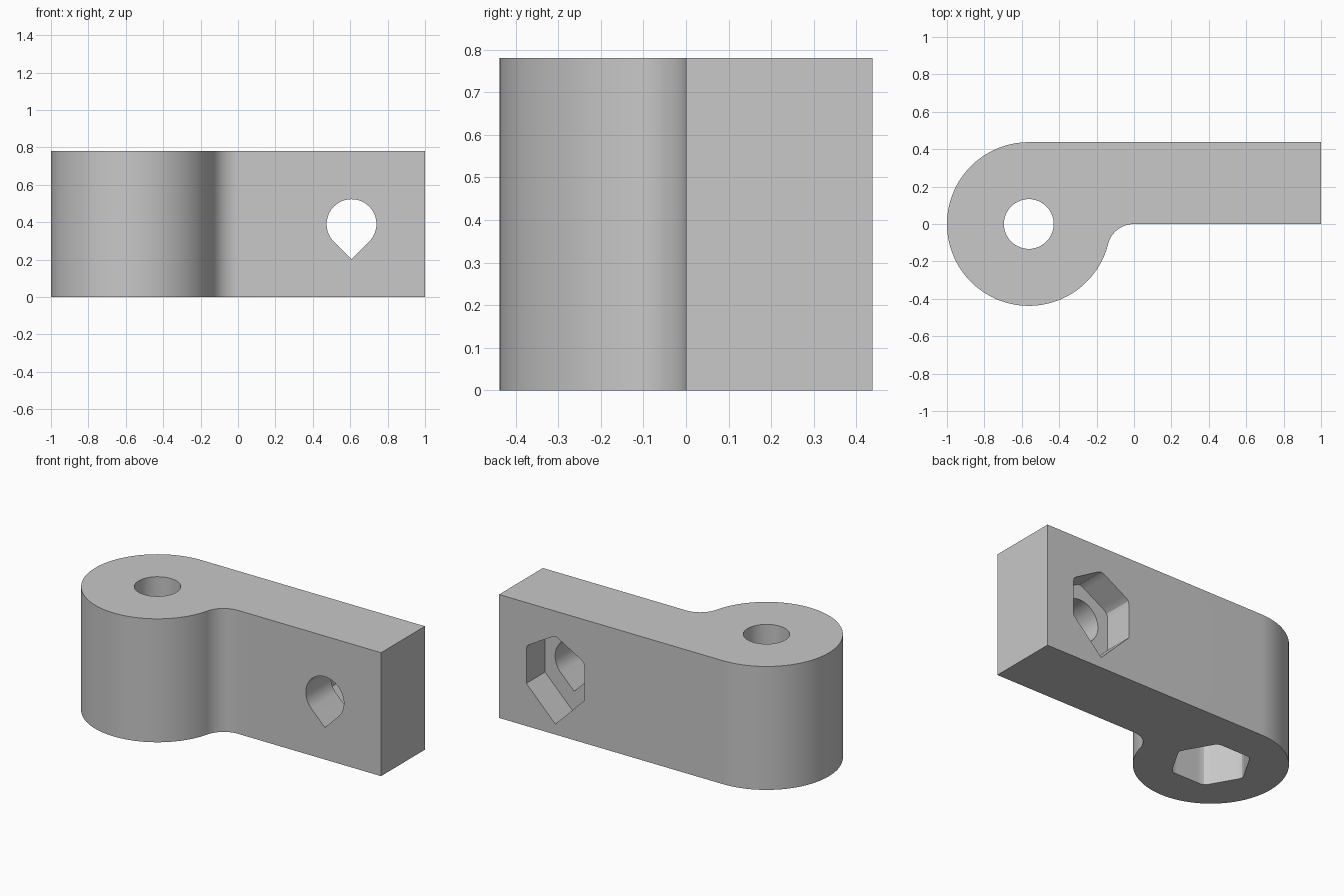
import bpy, bmesh
from math import sin, cos, pi, radians, atan2, hypot, sqrt

cube = bpy.data.objects.get("Cube")
if cube:
    bpy.data.objects.remove(cube, do_unlink=True)

HEIGHT = 0.78
BOSS_X, BOSS_R = -0.5625, 0.4375     # round end
FILLET_R = 0.143                     # inner corner, centred on x = 0
BOLT_R = 0.133
NUT_FLAT, NUT_CORNER = 0.203, 0.229  # nut pocket half width and clipped corner
ARM_X, MID_Z = 0.607, 0.39           # cross bolt position
BACK_FLOOR, TOP_WEB = 0.25, 0.27     # material left beyond the pockets

steel = bpy.data.materials.new("light grey")
steel.use_nodes = True
grey = (0.58, 0.58, 0.58, 1)
steel.diffuse_color = grey
steel.node_tree.nodes["Principled BSDF"].inputs["Base Color"].default_value = grey


def arc(cx, cy, r, start, end, n):
    return [(cx + r * cos(start + (end - start) * i / n),
             cy + r * sin(start + (end - start) * i / n)) for i in range(n + 1)]


def prism(name, points, place, low, high):
    """Extrude a closed 2D outline; place maps (u, v, depth) to x, y, z."""
    bm = bmesh.new()
    face = bm.faces.new([bm.verts.new(place(u, v, low)) for u, v in points])
    new = bmesh.ops.extrude_face_region(bm, geom=[face])["geom"]
    shift = [b - a for a, b in zip(place(0, 0, low), place(0, 0, high))]
    bmesh.ops.translate(bm, vec=shift, verts=[g for g in new if isinstance(g, bmesh.types.BMVert)])
    bmesh.ops.recalc_face_normals(bm, faces=bm.faces)
    mesh = bpy.data.meshes.new(name)
    bm.to_mesh(mesh)
    bm.free()
    mesh.materials.append(steel)
    obj = bpy.data.objects.new(name, mesh)
    bpy.context.collection.objects.link(obj)
    return obj


def teardrop(r):
    """Circle with a 45 degree point at the bottom."""
    return arc(0, 0, r, -pi / 4, 5 * pi / 4, 48) + [(0, -r * sqrt(2))]


def hexagon(first_flat):
    """Hexagon outline with its corners clipped by a circle."""
    points = []
    for i in range(72):
        a = 2 * pi * i / 72
        off = (a - first_flat + pi / 6) % (pi / 3) - pi / 6
        r = min(NUT_FLAT / cos(off), NUT_CORNER)
        points.append((r * cos(a), r * sin(a)))
    return points


def pointed_hexagon():
    """Upper half of the hexagon, upright sides and a 45 degree point."""
    tip = NUT_CORNER * sqrt(2)
    top = [p for p in hexagon(0) if p[1] >= 0]
    return top + [(-NUT_FLAT, NUT_FLAT - tip), (0, -tip), (NUT_FLAT, NUT_FLAT - tip)]


def upright(u, v, d):
    return (BOSS_X + u, v, d)


def crosswise(u, v, d):
    return (ARM_X + u, d, MID_Z + v)


# Body outline: round end, blended inner corner, straight arm
join = atan2(-FILLET_R, -BOSS_X)
outline = arc(BOSS_X, 0, BOSS_R, pi / 2, 2 * pi + join, 96)
outline += arc(0, -FILLET_R, FILLET_R, pi + join, pi / 2, 20)[1:]
outline += [(1, 0), (1, BOSS_R)]
body = prism("hinge_arm", outline, lambda u, v, d: (u, v, d), 0, HEIGHT)

# Bolt holes and nut pockets
cutters = [
    prism("pivot_hole", arc(0, 0, BOLT_R, 0, 2 * pi, 64)[:-1], upright, -0.1, HEIGHT + 0.1),
    prism("pivot_nut_pocket", hexagon(pi / 6), upright, -0.1, HEIGHT - TOP_WEB),
    prism("cross_hole", teardrop(BOLT_R), crosswise, -0.1, 0.6),
    prism("cross_nut_pocket", pointed_hexagon(), crosswise, BACK_FLOOR, 0.6),
]
bpy.ops.object.select_all(action="DESELECT")
bpy.context.view_layer.objects.active = body
body.select_set(True)
for cutter in cutters:
    cutter.hide_render = True
    mod = body.modifiers.new(cutter.name, "BOOLEAN")
    mod.operation, mod.solver, mod.object = "DIFFERENCE", "EXACT", cutter
    bpy.ops.object.modifier_apply(modifier=mod.name)
    bpy.data.objects.remove(cutter, do_unlink=True)
bpy.ops.object.shade_smooth_by_angle(angle=radians(25))
